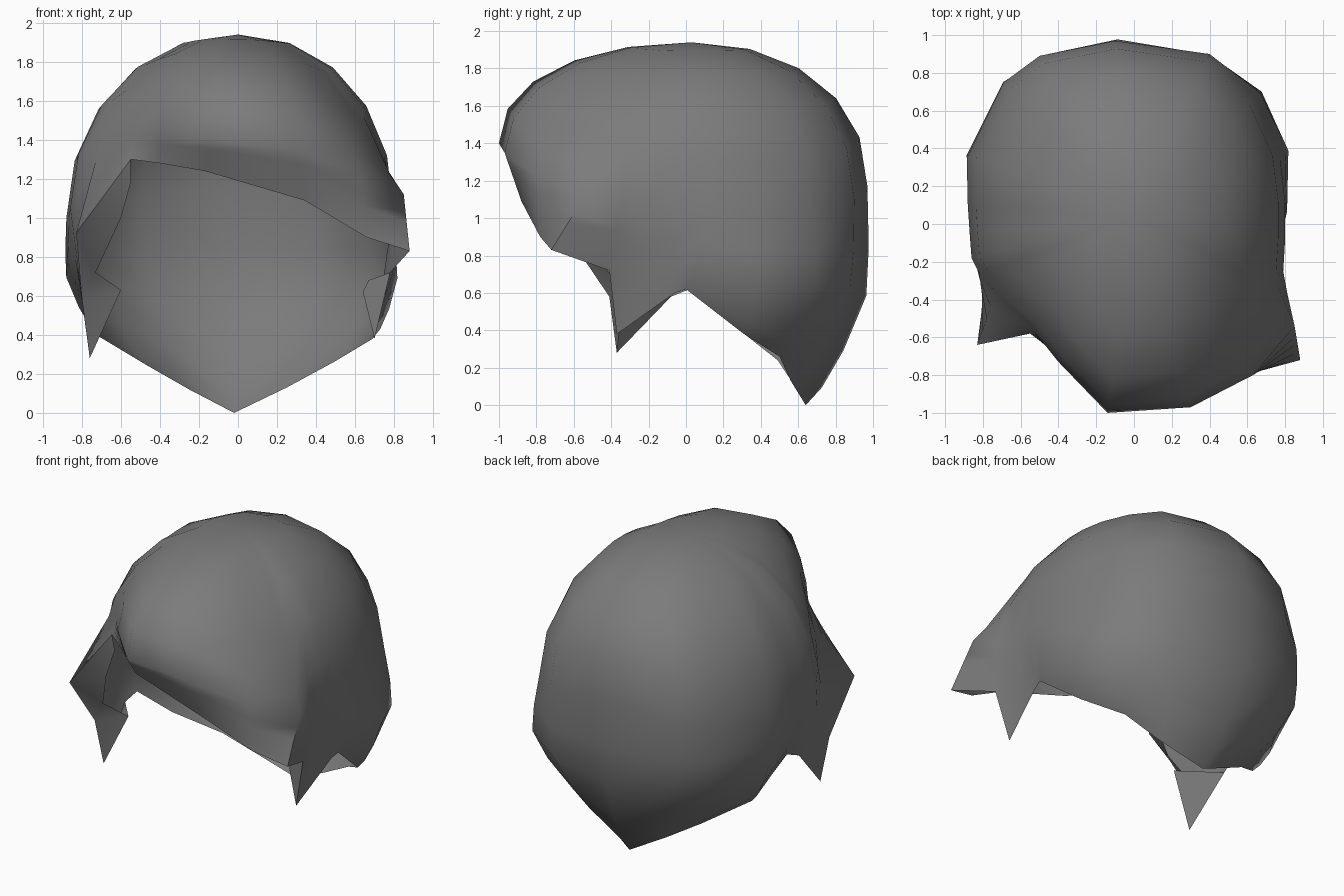
import bpy
import math
from mathutils import Vector

cube = bpy.data.objects.get("Cube")
if cube:
    bpy.data.objects.remove(cube, do_unlink=True)

# One flat grey for all the hair
grey = bpy.data.materials.new("dark_grey_hair")
grey.use_nodes = True
colour = (0.2, 0.2, 0.2, 1)
grey.diffuse_color = colour
shader = next(n for n in grey.node_tree.nodes if n.type == "BSDF_PRINCIPLED")
shader.inputs["Base Color"].default_value = colour
shader.inputs["Roughness"].default_value = 0.8


def build(name, points, faces, angle):
    """Make a smooth shaded mesh object from points and faces."""
    mesh = bpy.data.meshes.new(name)
    mesh.from_pydata([tuple(p) for p in points], [], faces)
    mesh.materials.append(grey)
    mesh.update()
    obj = bpy.data.objects.new(name, mesh)
    bpy.context.collection.objects.link(obj)
    bpy.ops.object.select_all(action="DESELECT")
    obj.select_set(True)
    bpy.context.view_layer.objects.active = obj
    bpy.ops.object.shade_smooth_by_angle(angle=math.radians(angle))
    return obj


# Strands round the head: widest point, hem point, roundness of the side
crown = Vector((0, 0.03, 1.94))
back_and_left = [
    ((-.1, .97, 1.17), (-.02, .64, 0), 2.2),
    ((.4, .9, 1.1), (.25, .56, .13), 2.1),
    ((.64, .67, 1.05), (.49, .5, .26), 2),
    ((.77, .38, 1), (.69, .31, .38), 2.1),
    ((.8, .12, 1), (.76, 0, .62), 2.2),
    ((.8, -.08, 1), (.75, -.06, .6), 2.2),
    ((.79, -.25, 1), (.7, -.37, .38), 2.1),
    ((.81, -.36, 1.02), (.78, -.41, .72), 1.6),
]
fringe = [
    ((.85, -.54, 1.12), (.88, -.72, .83), .9),
    ((.63, -.8, 1.22), (.66, -.78, .9), 1.3),
    ((.3, -.97, 1.35), (.34, -.88, 1.09), 2),
    ((-.14, -1, 1.4), (-.17, -.86, 1.24), 2.2),
    ((-.4, -.73, 1.42), (-.4, -.69, 1.28), 2.1),
    ((-.54, -.54, 1.42), (-.55, -.58, 1.3), 1.9),
]
right_side = [
    ((-.73, -.36, 1.29), (-.83, -.64, .92), 1.6),
    ((-.82, -.26, 1.12), (-.8, -.41, .58), 1.8),
    ((-.86, -.18, 1.05), (-.76, -.37, .28), 2),
    ((-.87, -.05, 1), (-.8, -.08, .58), 2),
    ((-.88, .1, 1), (-.78, .02, .62), 2),
    ((-.88, .36, 1), (-.71, .3, .39), 2),
    ((-.69, .75, 1.05), (-.46, .49, .24), 1.8),
    ((-.5, .89, 1.1), (-.25, .57, .12), 2.1),
]
strands = back_and_left + fringe + right_side
STEPS = 5
ROUND = 2.1
# Lower rows: share of the way to the hem, bulge
lower = [(.28, .1), (.5, .16), (.75, .12), (.92, .06)]

points = [crown]
for widest, hem, roundness in strands:
    widest, hem = Vector(widest), Vector(hem)
    # Rounded run from the crown to the widest point
    for step in range(1, STEPS + 1):
        share = step / STEPS
        power = ROUND + (roundness - ROUND) * share
        t = math.pi / 2 * (1 - share)
        out = max(math.cos(t), 0) ** (2 / power)
        up = max(math.sin(t), 0) ** (2 / power)
        p = crown.lerp(widest, out)
        p.z = widest.z + (crown.z - widest.z) * up
        points.append(p)
    # Run down to the hem, bulging towards the nape
    outward = Vector((widest.x, widest.y, 0)).normalized()
    fullness = min(max(widest.y, 0) * 1.6, 1)
    for share, bulge in lower:
        points.append(widest.lerp(hem, share) + outward * bulge * fullness)
    points.append(hem)

rows = STEPS + len(lower) + 1
count = len(strands)
faces = []
for i in range(count):
    a, b = 1 + i * rows, 1 + (i + 1) % count * rows
    faces.append((0, a, b))
    for r in range(rows - 1):
        faces.append((a + r, a + r + 1, b + r + 1, b + r))
build("hair_shell", points, faces, 60)

# Inward folds of the locks that frame the face
right_fold = [
    (-.55, -.58, 1.3), (-.55, -.55, 1.18), (-.6, -.57, 1), (-.73, -.42, .72),
    (-.6, -.33, .63), (-.76, -.37, .28), (-.8, -.41, .58), (-.83, -.64, .92),
    (-.8, -.08, .58),
]
build("right_lock_fold", right_fold,
      [(0, 1, 2, 7), (7, 2, 3, 6), (6, 3, 4, 5), (5, 4, 8)], 30)

left_fold = [
    (.78, -.41, .72), (.67, -.36, .68), (.64, -.36, .62),
    (.7, -.37, .38), (.75, -.06, .6),
]
build("left_lock_fold", left_fold, [(0, 1, 2, 3), (3, 2, 4)], 30)
